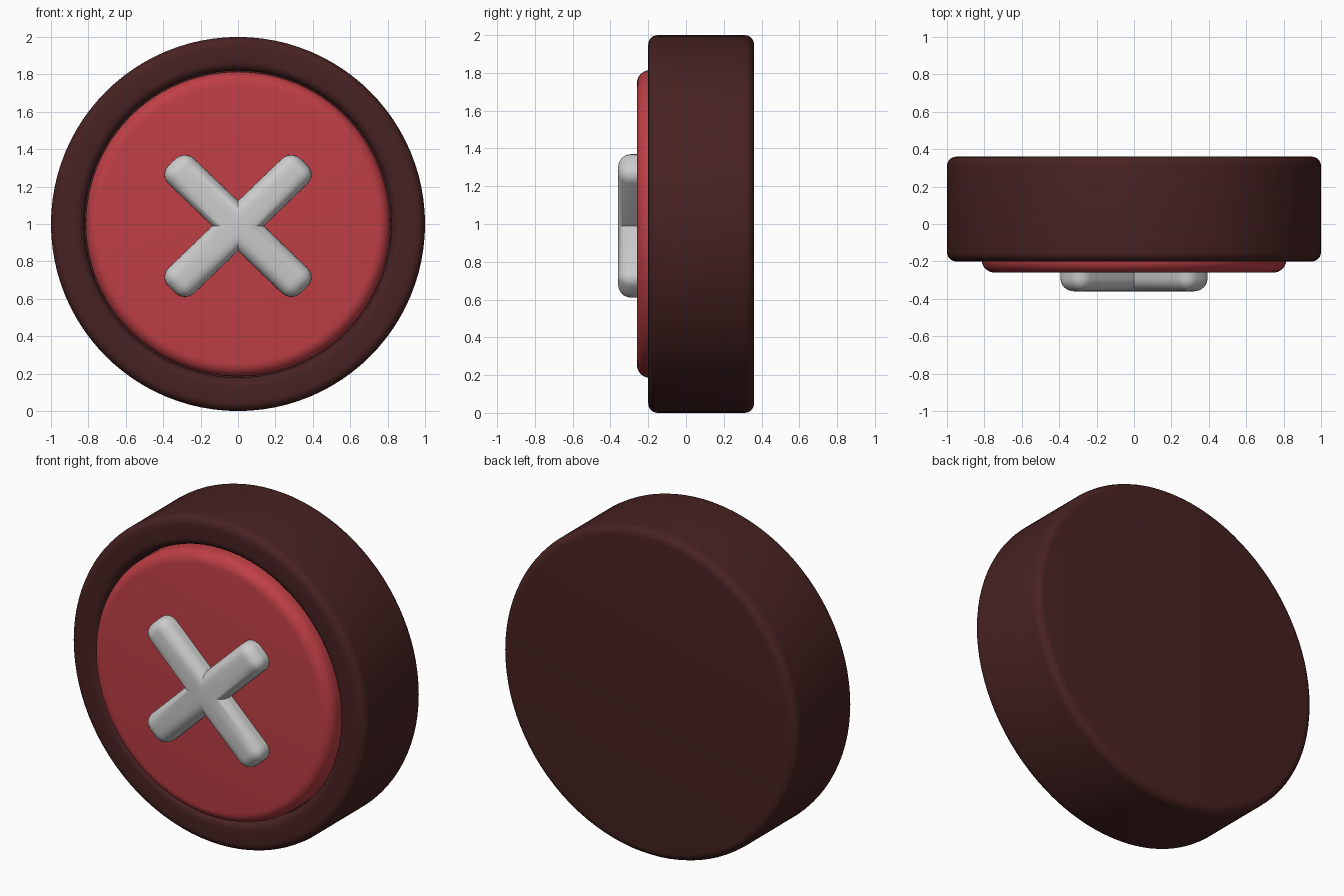
import bpy, bmesh, math
from mathutils import Vector

if "Cube" in bpy.data.objects:
    bpy.data.objects.remove(bpy.data.objects["Cube"])


def finish(bm, name, color=None):
    bmesh.ops.recalc_face_normals(bm, faces=bm.faces)
    me = bpy.data.meshes.new(name)
    bm.to_mesh(me)
    bm.free()
    ob = bpy.data.objects.new(name, me)
    bpy.context.collection.objects.link(ob)
    if color:
        mat = bpy.data.materials.new(name + "_color")
        mat.diffuse_color = color
        mat.use_nodes = True
        mat.node_tree.nodes["Principled BSDF"].inputs["Base Color"].default_value = mat.diffuse_color
        me.materials.append(mat)
    bpy.ops.object.select_all(action='DESELECT')
    ob.select_set(True)
    bpy.context.view_layer.objects.active = ob
    bpy.ops.object.shade_smooth_by_angle(angle=math.radians(40))
    return ob


def arc(r, y, rad, a0, a1, n=6):
    """Quarter-round points in the (radius, y) plane."""
    return [(r + rad * math.cos(math.radians(a0 + (a1 - a0) * i / n)),
             y + rad * math.sin(math.radians(a0 + (a1 - a0) * i / n)))
            for i in range(n + 1)]


def lathe(name, profile, color, z=1.0, steps=96):
    """Spin a (radius, y) profile around the front-back axis."""
    bm = bmesh.new()
    vs = [bm.verts.new((r, y, z)) for r, y in profile]
    es = [bm.edges.new(p) for p in zip(vs, vs[1:])]
    bmesh.ops.spin(bm, geom=vs + es, cent=(0, 0, z), axis=(0, 1, 0),
                   angle=math.tau, steps=steps, use_merge=True)
    bmesh.ops.remove_doubles(bm, verts=bm.verts, dist=1e-4)
    return finish(bm, name, color)


# Dark drum with rounded rims and a front recess
drum = [(0, 0.36)] + arc(0.95, 0.31, 0.05, 90, 0) + arc(0.95, -0.15, 0.05, 0, -90)
drum += arc(0.87, -0.15, 0.05, -90, -180) + [(0.82, -0.1), (0, -0.1)]
lathe("outer_drum", drum, (0.065, 0.016, 0.016, 1))

# Red face disc
disc = [(0, -0.09), (0.815, -0.09)] + arc(0.745, -0.19, 0.07, 0, -90) + [(0, -0.26)]
lathe("face_disc", disc, (0.52, 0.05, 0.06, 1))

# Raised diagonal cross
w, L, r = 0.098, 0.50, 0.07
bm = bmesh.new()
outline = []
for k in range(4):
    a = math.radians(45 + 90 * k)
    d, n = Vector((math.cos(a), math.sin(a))), Vector((-math.sin(a), math.cos(a)))
    outline += [d * L - n * w, d * L + n * w, d * w + n * w]
front = [bm.verts.new((p.x, -0.36, p.y * 0.965 + 0.99)) for p in outline]
back = [bm.verts.new((p.x, -0.18, p.y * 0.965 + 0.99)) for p in outline]
bm.faces.new(front)
bm.faces.new(back[::-1])
for i in range(12):
    j = (i + 1) % 12
    bm.faces.new((front[i], back[i], back[j], front[j]))
bmesh.ops.recalc_face_normals(bm, faces=bm.faces)
soft = [bm.edges.get((front[i], front[(i + 1) % 12])) for i in range(12)]
soft += [bm.edges.get((front[i], back[i])) for i in range(12) if i % 3 != 2]
bmesh.ops.bevel(bm, geom=soft, offset=r, segments=6, profile=0.5, affect='EDGES')
finish(bm, "front_cross")
